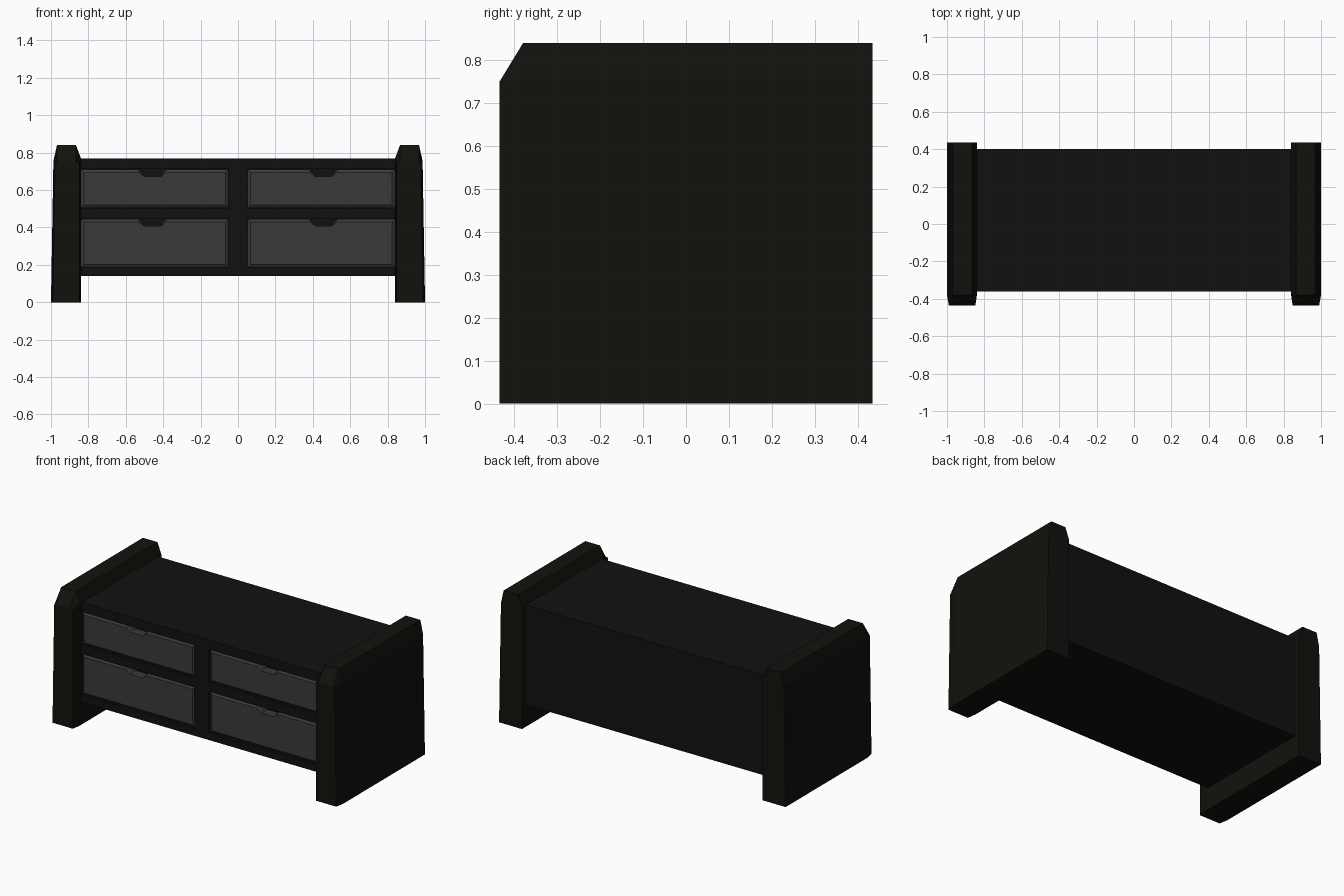
import bpy, bmesh

if "Cube" in bpy.data.objects:
    bpy.data.objects.remove(bpy.data.objects["Cube"])


def material(name, r, g, b):
    m = bpy.data.materials.new(name)
    m.diffuse_color = (r, g, b, 1)
    m.use_nodes = True
    m.node_tree.nodes["Principled BSDF"].inputs["Base Color"].default_value = m.diffuse_color
    return m


PANEL = material("panel_black", 0.006, 0.0055, 0.004)
BODY = material("body_black", 0.0055, 0.0055, 0.0055)
DRAWER = material("drawer_grey", 0.042, 0.042, 0.042)


def finish(bm, name, mat):
    bmesh.ops.recalc_face_normals(bm, faces=bm.faces)
    mesh = bpy.data.meshes.new(name)
    bm.to_mesh(mesh)
    bm.free()
    mesh.materials.append(mat)
    obj = bpy.data.objects.new(name, mesh)
    bpy.context.collection.objects.link(obj)
    return obj


def loft(name, rings, mat):
    """Skin a list of equal-length closed rings and cap both ends."""
    bm = bmesh.new()
    loops = [[bm.verts.new(p) for p in ring] for ring in rings]
    for a, b in zip(loops, loops[1:]):
        for i in range(len(a)):
            j = (i + 1) % len(a)
            bm.faces.new((a[i], a[j], b[j], b[i]))
    bm.faces.new(loops[0])
    bm.faces.new(loops[-1])
    return finish(bm, name, mat)


def box(name, x, y, z, mat):
    ring = [(x[0], z[0]), (x[1], z[0]), (x[1], z[1]), (x[0], z[1])]
    return loft(name, [[(px, py, pz) for px, pz in ring] for py in y], mat)


# Side panels: tapered section with chamfered top, narrowed at the front
full = [(0.84, 0), (1.0, 0), (0.987, 0.755), (0.968, 0.84), (0.866, 0.84), (0.84, 0.77)]
nose = [(0.848, 0), (0.99, 0), (0.978, 0.745), (0.968, 0.75), (0.866, 0.75), (0.848, 0.745)]
for side, s in (("left", -1), ("right", 1)):
    rings = [[(s * x, y, z) for x, z in sec]
             for y, sec in ((-0.435, nose), (-0.38, full), (0.435, full))]
    loft(side + "_side_panel", rings, PANEL)

# Carcass and its front frame
F = -0.36
W = 0.845
box("carcass", (-W, W), (F + 0.06, 0.40), (0.14, 0.77), BODY)
for name, z in (("bottom_rail", (0.14, 0.185)), ("middle_rail", (0.447, 0.502)),
                ("top_rail", (0.712, 0.77))):
    box(name, (-W, W), (F, F + 0.06), z, BODY)
box("centre_divider", (-0.05, 0.05), (F, F + 0.06), (0.185, 0.712), BODY)


# Drawer fronts with bevelled rim and a trapezoid finger notch
def drawer_outline(x0, x1, z0, z1, inset):
    c = 0.457 if x0 > 0 else -0.457
    top, low = z1 - inset, z1 - 0.037
    x0, x1, z0 = x0 + inset, x1 - inset, z0 + inset
    return [(x0, z0), (x1, z0), (x1, top), (c + 0.072, top), (c + 0.045, low),
            (c - 0.045, low), (c - 0.072, top), (x0, top)]


for side, x0, x1 in (("left", -0.84, -0.052), ("right", 0.052, 0.84)):
    for level, z0, z1 in (("lower", 0.187, 0.445), ("upper", 0.504, 0.71)):
        rings = [[(x, y, z) for x, z in drawer_outline(x0, x1, z0, z1, inset)]
                 for y, inset in ((F + 0.002, 0.016), (F + 0.014, 0.0), (F + 0.06, 0.0))]
        loft(f"{level}_{side}_drawer", rings, DRAWER)
